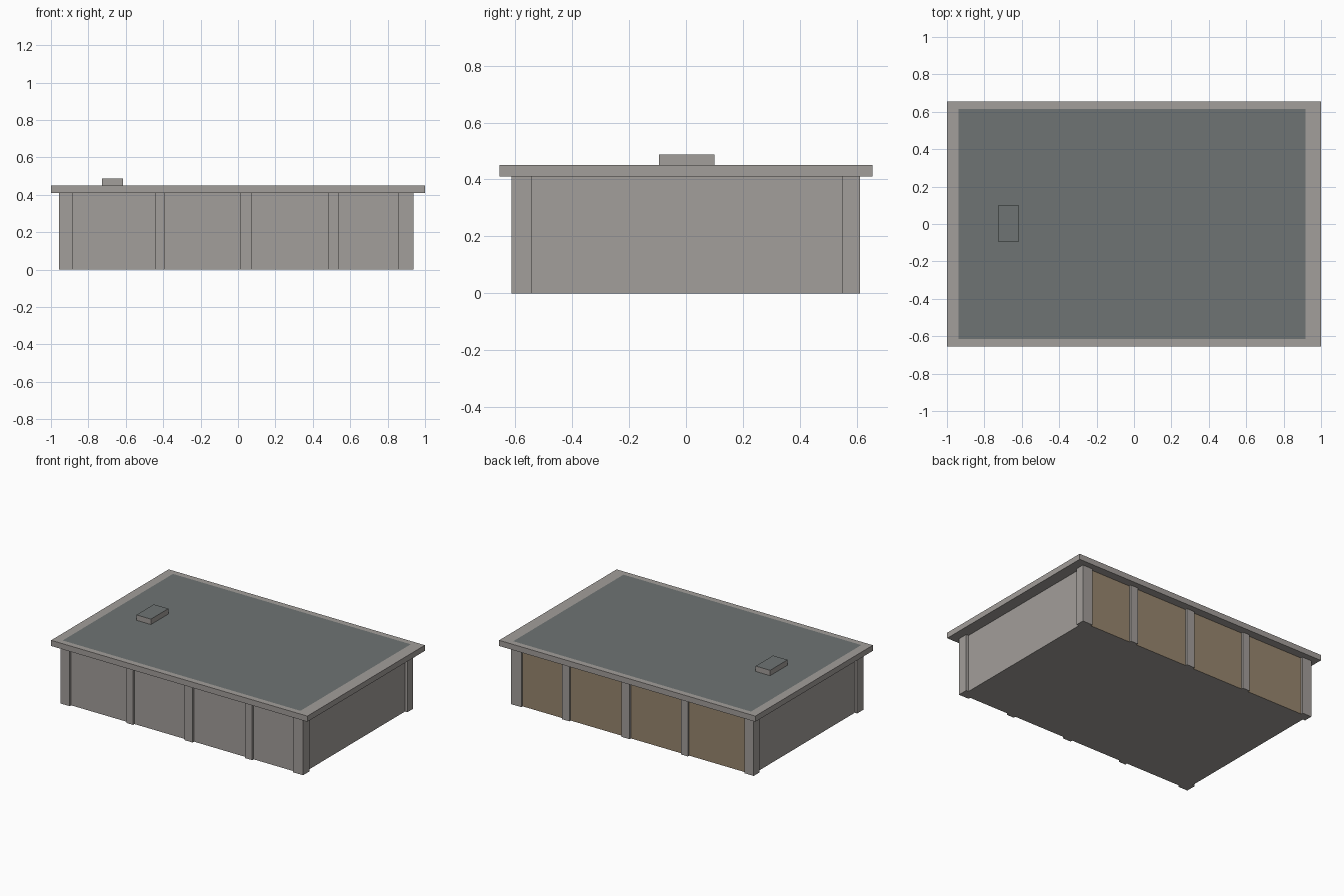
import bpy, bmesh

if "Cube" in bpy.data.objects:
    bpy.data.objects.remove(bpy.data.objects["Cube"])


def material(name, rgb):
    m = bpy.data.materials.new(name)
    m.diffuse_color = (*rgb, 1.0)
    m.use_nodes = True
    m.node_tree.nodes["Principled BSDF"].inputs["Base Color"].default_value = m.diffuse_color
    return m


concrete = material("warm_grey_concrete", (0.365, 0.342, 0.325))
roofing = material("slate_grey_roofing", (0.156, 0.175, 0.174))
tan = material("tan_panel", (0.31, 0.235, 0.155))


def box(name, x0, x1, y0, y1, z0, z1, mats):
    bm = bmesh.new()
    bmesh.ops.create_cube(bm, size=1.0)
    for v in bm.verts:
        v.co.x = x1 if v.co.x > 0 else x0
        v.co.y = y1 if v.co.y > 0 else y0
        v.co.z = z1 if v.co.z > 0 else z0
    me = bpy.data.meshes.new(name)
    bm.to_mesh(me)
    bm.free()
    for m in mats:
        me.materials.append(m)
    ob = bpy.data.objects.new(name, me)
    bpy.context.collection.objects.link(ob)
    return ob


def paint(ob, axis, index):
    # give faces pointing along +axis another material
    for p in ob.data.polygons:
        if p.normal[axis] > 0.9:
            p.material_index = index


EAVE, TOP = 0.41, 0.45

# Main walls, tan at the back
walls = box("walls", -0.938, 0.918, -0.597, 0.597, 0, EAVE, [concrete, tan])
paint(walls, 1, 1)

# Corner posts
for sx, (x0, x1) in (("left", (-0.957, -0.885)), ("right", (0.857, 0.937))):
    for sy, (y0, y1) in (("front", (-0.613, -0.542)), ("back", (0.55, 0.612))):
        box(f"{sy}_{sx}_corner_post", x0, x1, y0, y1, 0, EAVE, [concrete])

# Pilasters along front and back
for i, (x0, x1) in enumerate(((-0.443, -0.39), (0.012, 0.075), (0.482, 0.54))):
    box(f"front_pilaster_{i + 1}", x0, x1, -0.613, -0.58, 0, EAVE, [concrete])
    box(f"back_pilaster_{i + 1}", x0, x1, 0.58, 0.612, 0, EAVE, [concrete])

# Overhanging roof slab with an inset roofing field on top
slab = box("roof_slab", -1, 1, -0.655, 0.655, EAVE, TOP, [concrete, roofing])
bm = bmesh.new()
bm.from_mesh(slab.data)
bm.faces.ensure_lookup_table()
top = next(f for f in bm.faces if f.normal.z > 0.9)
bmesh.ops.inset_region(bm, faces=[top], thickness=0.057)
top.material_index = 1
for v in top.verts:
    v.co.x = 0.918 if v.co.x > 0 else -0.938
bm.to_mesh(slab.data)
bm.free()

# Roof hatch
hatch = box("roof_hatch", -0.727, -0.614, -0.094, 0.1, TOP, 0.488, [concrete, roofing])
paint(hatch, 2, 1)
